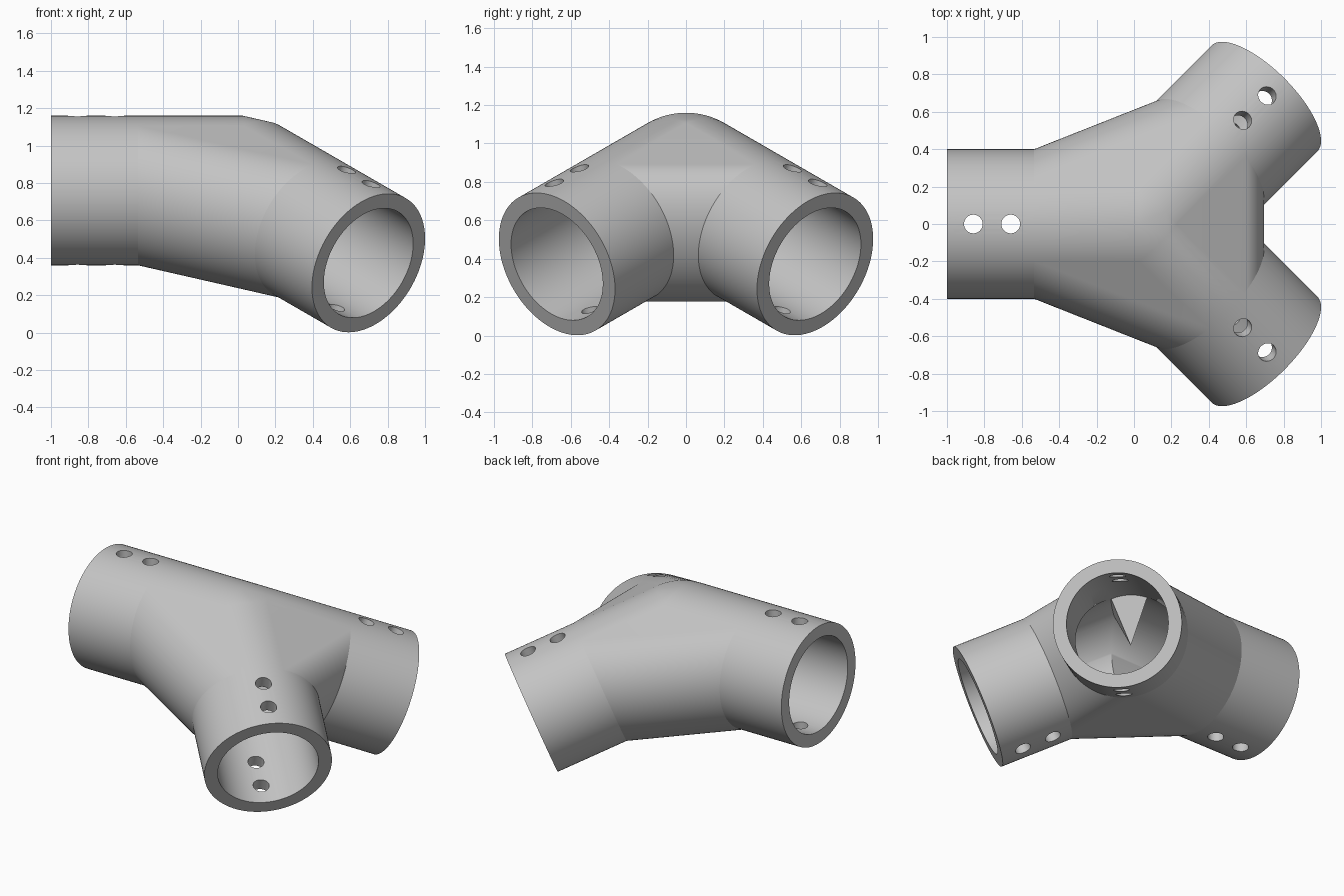
import bpy
import bmesh
from math import cos, sin, pi, radians
from mathutils import Vector, Matrix

cube = bpy.data.objects.get("Cube")
if cube:
    bpy.data.objects.remove(cube, do_unlink=True)

CENTRE = Vector((0.026, 0, 0.76))
LENGTH, HUB, OUTER, INNER, HOLE = 1.026, 0.56, 0.4, 0.316, 0.05
SEGMENTS = 96
DIRECTIONS = [Vector((-1, 0, 0)),
              Vector((1, 1, -0.577)).normalized(),
              Vector((1, -1, -0.577)).normalized()]

grey = bpy.data.materials.new("matte grey")
grey.use_nodes = True
colour = (0.55, 0.55, 0.55, 1)
grey.diffuse_color = colour
grey.node_tree.nodes["Principled BSDF"].inputs["Base Color"].default_value = colour


def up_across(d):
    """Direction across a socket that points as far up as possible."""
    z = Vector((0, 0, 1))
    return (z - d * z.dot(d)).normalized()


def make_object(name, bm):
    mesh = bpy.data.meshes.new(name)
    bm.to_mesh(mesh)
    bm.free()
    mesh.materials.append(grey)
    obj = bpy.data.objects.new(name, mesh)
    bpy.context.collection.objects.link(obj)
    return obj


def rod(name, start, end, radius, segments):
    bm = bmesh.new()
    axis = end - start
    place = Matrix.Translation((start + end) / 2) @ axis.to_track_quat('Z', 'Y').to_matrix().to_4x4()
    bmesh.ops.create_cone(bm, cap_ends=True, segments=segments, radius1=radius,
                          radius2=radius, depth=axis.length, matrix=place)
    obj = make_object(name, bm)
    obj.hide_render = True
    return obj


# Hub: hull around the inner stretches of the three sockets
bm = bmesh.new()
for d in DIRECTIONS:
    up = up_across(d)
    side = d.cross(up)
    for t in (0, HUB):
        for i in range(SEGMENTS):
            a = 2 * pi * i / SEGMENTS
            bm.verts.new(CENTRE + d * t + (up * cos(a) + side * sin(a)) * OUTER)
hull = bmesh.ops.convex_hull(bm, input=bm.verts[:])
bmesh.ops.delete(bm, geom=[v for v in bm.verts if not v.link_faces], context='VERTS')
bmesh.ops.recalc_face_normals(bm, faces=bm.faces[:])

# Sockets: pull the hub's round end faces outwards
for d in DIRECTIONS:
    ends = [f for f in bm.faces
            if all(abs((v.co - CENTRE).dot(d) - HUB) < 0.001 for v in f.verts)]
    cap = bmesh.ops.dissolve_faces(bm, faces=ends)["region"]
    pulled = bmesh.ops.extrude_face_region(bm, geom=cap)["geom"]
    verts = [g for g in pulled if isinstance(g, bmesh.types.BMVert)]
    bmesh.ops.translate(bm, verts=verts, vec=d * (LENGTH - HUB))
bmesh.ops.recalc_face_normals(bm, faces=bm.faces[:])
connector = make_object("pipe_connector", bm)

# Bores and screw holes
cutters = []
for d in DIRECTIONS:
    cutters.append(rod("bore_cutter", CENTRE, CENTRE + d * (LENGTH + 0.1), INNER, SEGMENTS))
    for t in (0.685, 0.885):
        middle = CENTRE + d * t
        reach = up_across(d) * 0.5
        cutters.append(rod("screw_hole_cutter", middle - reach, middle + reach, HOLE, 32))
for cutter in cutters:
    cut = connector.modifiers.new("cut", 'BOOLEAN')
    cut.operation = 'DIFFERENCE'
    cut.solver = 'EXACT'
    cut.object = cutter

# Bake the cuts and drop the cutters
bpy.context.view_layer.update()
graph = bpy.context.evaluated_depsgraph_get()
baked = bpy.data.meshes.new_from_object(connector.evaluated_get(graph))
connector.modifiers.clear()
connector.data = baked
for cutter in cutters:
    bpy.data.objects.remove(cutter, do_unlink=True)

bpy.ops.object.select_all(action='DESELECT')
connector.select_set(True)
bpy.context.view_layer.objects.active = connector
bpy.ops.object.shade_smooth_by_angle(angle=radians(30))
